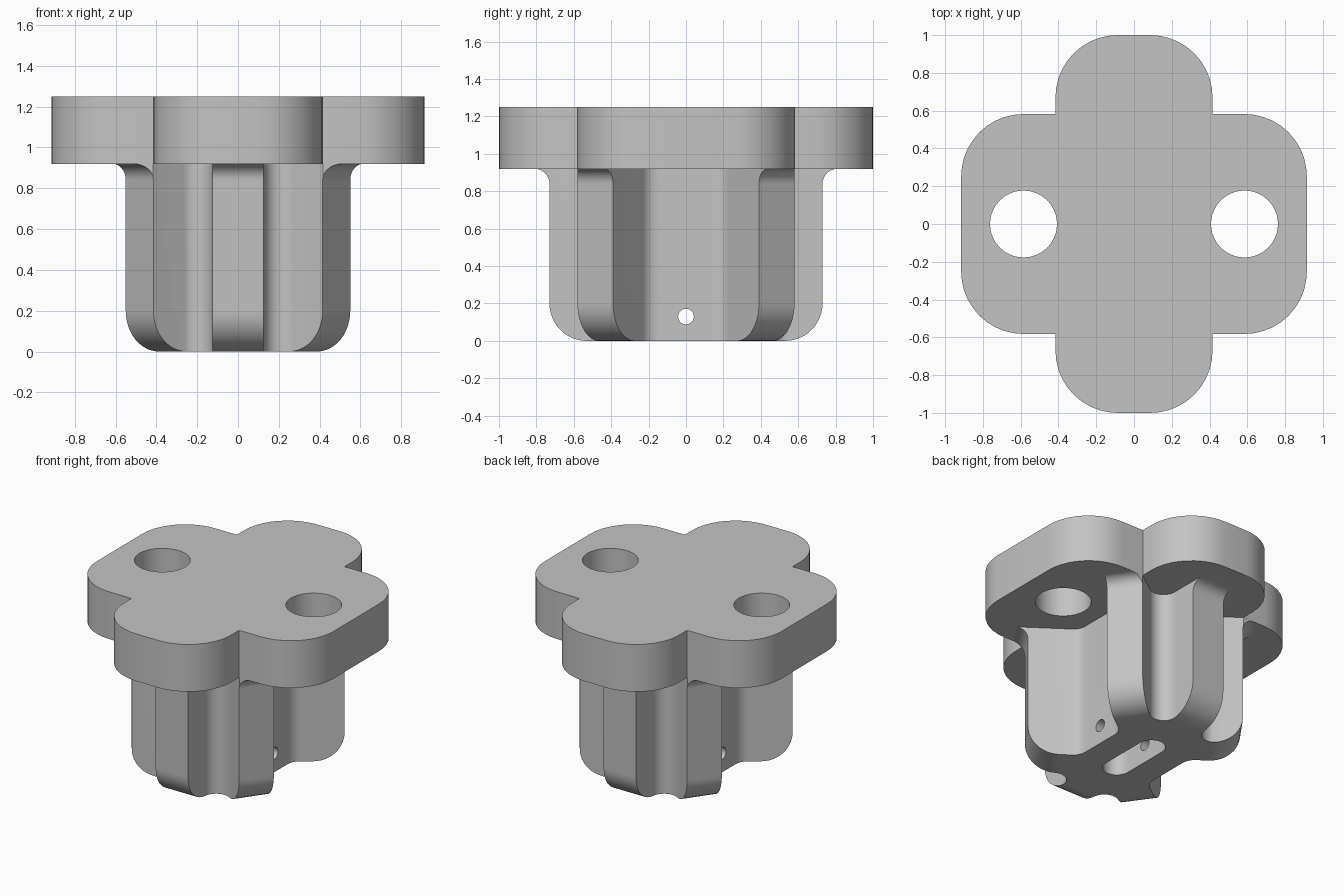
import bpy, bmesh
from math import cos, sin, pi
from mathutils import Vector, Matrix

cube = bpy.data.objects.get("Cube")
if cube:
    bpy.data.objects.remove(cube, do_unlink=True)

grey = bpy.data.materials.new("plain grey")
grey.use_nodes = True
colour = (0.55, 0.55, 0.55, 1)
grey.diffuse_color = colour
grey.node_tree.nodes["Principled BSDF"].inputs["Base Color"].default_value = colour


def arc(centre, r, start, end, steps=12):
    return [(centre[0] + r * cos(start + (end - start) * i / steps),
             centre[1] + r * sin(start + (end - start) * i / steps)) for i in range(steps + 1)]


def four_way(quarter):
    """Mirror (x, y, radius) corners of the front left quarter into a closed loop."""
    half = quarter + [(x, -y, r) for x, y, r in reversed(quarter)]
    return half + [(-x, y, r) for x, y, r in reversed(half)]


def rounded(corners, steps=10):
    """Replace each corner that has a radius with a tangent arc."""
    out = []
    for i, (x, y, r) in enumerate(corners):
        p = Vector((x, y))
        if not r:
            out.append(p)
            continue
        a = (Vector(corners[i - 1][:2]) - p).normalized()
        b = (Vector(corners[(i + 1) % len(corners)][:2]) - p).normalized()
        half = a.angle(b) / 2
        centre = p + (a + b).normalized() * (r / sin(half))
        start = p + a * (r * cos(half) / sin(half)) - centre
        end = p + b * (r * cos(half) / sin(half)) - centre
        for k in range(steps + 1):
            t, total = k / steps, pi - 2 * half
            out.append(centre + (start * sin((1 - t) * total) + end * sin(t * total)) / sin(total))
    return out


def prism(name, points, low, high, matrix=Matrix()):
    """Extrude a flat outline between two heights, then place it."""
    bm = bmesh.new()
    base = bm.faces.new([bm.verts.new((p[0], p[1], low)) for p in points])
    top = bmesh.ops.extrude_face_region(bm, geom=[base])["geom"]
    bmesh.ops.translate(bm, vec=(0, 0, high - low),
                        verts=[v for v in top if isinstance(v, bmesh.types.BMVert)])
    bmesh.ops.recalc_face_normals(bm, faces=bm.faces)
    bm.transform(matrix)
    mesh = bpy.data.meshes.new(name)
    bm.to_mesh(mesh)
    bm.free()
    mesh.materials.append(grey)
    obj = bpy.data.objects.new(name, mesh)
    bpy.context.collection.objects.link(obj)
    return obj


def combine(target, tool, operation):
    """Apply a boolean and remove the tool."""
    mod = target.modifiers.new("cut", 'BOOLEAN')
    mod.operation, mod.solver, mod.object = operation, 'EXACT', tool
    bpy.context.view_layer.objects.active = target
    bpy.ops.object.modifier_apply(modifier=mod.name)
    bpy.data.objects.remove(tool, do_unlink=True)


BASE, TOP, FILLET, BEND = 0.92, 1.25, 0.08, 0.2

# Cross-shaped flange
flange_outline = rounded(four_way([(0.416, -1, 0.33), (0.416, -0.582, 0), (0.915, -0.582, 0.33)]))
flange = prism("mounting_body", flange_outline, BASE, TOP)

# Six-winged stem, with wings long enough to hold the fillets under the flange
spread = Vector((0.815, -0.58)).normalized()
front_tip = Vector((0.415, -0.58)) + spread * FILLET
side_tip = Vector((0.55, -0.39)) + spread * FILLET
stem = prism("stem", rounded(four_way([
    (0.125, -0.73 - FILLET, 0), (0.125, -0.374, 0.09),
    (*front_tip, 0), (*side_tip, 0), (0.28, -0.198, 0.1)])), 0, 1.0)

# Shape each wing end: rounded foot, straight face, flared fillet at the top
end_profile = ([(-BEND, -0.1)] + arc((-BEND, BEND), BEND, -pi / 2, 0)
               + arc((FILLET, BASE - FILLET), FILLET, pi, pi / 2)
               + [(0.3, BASE), (0.3, -0.1)])
side_end = Vector((0.4825, -0.485))
ends = [(Vector((0, -0.73)), Vector((0, -1))), (Vector((0, 0.73)), Vector((0, 1)))]
for sx in (1, -1):
    for sy in (1, -1):
        flip = Vector((sx, sy))
        ends.append((side_end * flip, spread * flip))
for place, out in ends:
    # profile x runs outward, profile y runs up, extrusion runs across the wing
    across = Vector((out.y, -out.x))
    m = Matrix(((out.x, 0, across.x, place.x), (out.y, 0, across.y, place.y),
                (0, 1, 0, 0), (0, 0, 0, 1)))
    combine(stem, prism("end_cutter", end_profile, -0.135, 0.135, m), 'DIFFERENCE')

# Trim the fillets to the flange edge and join
trim = prism("trim", [p * 0.999 for p in flange_outline], -0.2, 1.2)
combine(stem, trim, 'INTERSECT')
combine(flange, stem, 'UNION')

# Screw holes through the flange
for x in (-0.585, 0.585):
    hole = arc((x, 0), 0.177, 0, 2 * pi, 48)[:-1]
    combine(flange, prism("screw_hole", hole, 0.5, 1.5), 'DIFFERENCE')

# Slot up into the stem and the cross pin hole
slot = arc((0, 0.17), 0.09, 0, pi, 16) + arc((0, -0.17), 0.09, pi, 2 * pi, 16)
combine(flange, prism("slot", slot, -0.2, BASE), 'DIFFERENCE')
pin = arc((0, 0), 0.042, 0, 2 * pi, 24)[:-1]
pin_place = Matrix.Translation((0, 0, 0.13)) @ Matrix.Rotation(pi / 2, 4, 'Y')
combine(flange, prism("pin_hole", pin, -1, 1, pin_place), 'DIFFERENCE')

bpy.ops.object.select_all(action='DESELECT')
flange.select_set(True)
bpy.context.view_layer.objects.active = flange
bpy.ops.object.shade_smooth_by_angle(angle=pi / 6)
